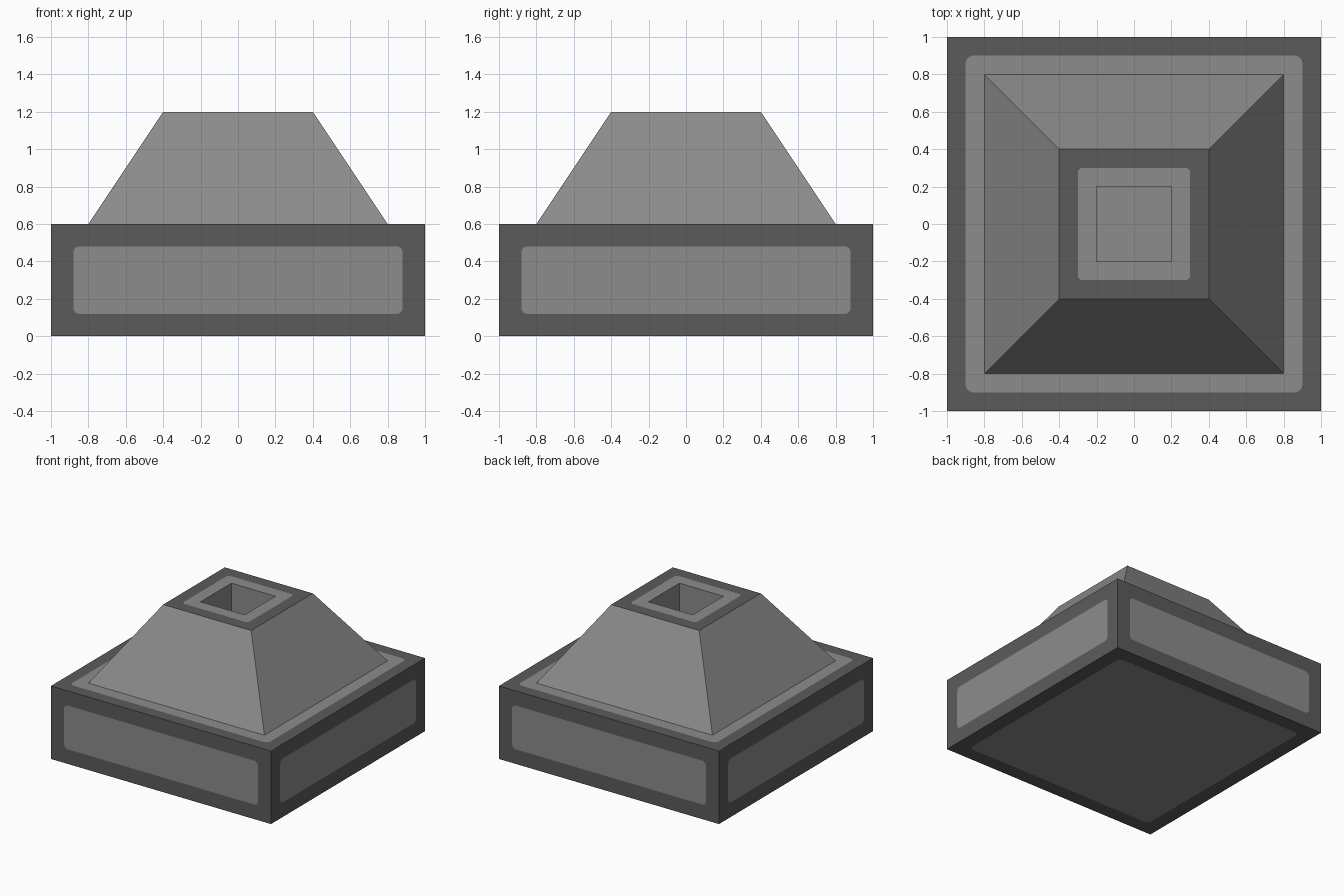
import bpy, bmesh, math
from mathutils import Matrix, Vector

if "Cube" in bpy.data.objects:
    bpy.data.objects.remove(bpy.data.objects["Cube"])


def material(name, value):
    m = bpy.data.materials.new(name)
    m.diffuse_color = (value, value, value, 1)
    m.use_nodes = True
    m.node_tree.nodes["Principled BSDF"].inputs["Base Color"].default_value = m.diffuse_color
    return m


LIGHT, DARK = 0, 1
mats = [material("light grey", 0.262), material("dark grey", 0.105)]


def finish(name, bm):
    bmesh.ops.remove_doubles(bm, verts=bm.verts, dist=1e-5)
    mesh = bpy.data.meshes.new(name)
    bm.to_mesh(mesh)
    bm.free()
    for m in mats:
        mesh.materials.append(m)
    bpy.context.collection.objects.link(bpy.data.objects.new(name, mesh))


def face(bm, verts, mat):
    bm.faces.new(verts).material_index = mat


def rect(w, h):
    return [(w, h), (-w, h), (-w, -h), (w, -h)]


def framed_panel(bm, mtx, outer, inner, radius=0.03, hole=None, steps=4):
    """Dark frame around a light rounded panel, flush, optionally pierced by a square hole."""
    def vert(p):
        return bm.verts.new(mtx @ Vector((p[0], p[1], 0)))
    corners = [vert(p) for p in rect(*outer)]
    arcs = []
    for i, (cx, cy) in enumerate(rect(inner[0] - radius, inner[1] - radius)):
        angles = [math.pi / 2 * (i + k / steps) for k in range(steps + 1)]
        arcs.append([vert((cx + radius * math.cos(a), cy + radius * math.sin(a))) for a in angles])
    holes = [vert(p) for p in rect(*hole)] if hole else None
    for i in range(4):
        j = (i + 1) % 4
        face(bm, (corners[i], corners[j], arcs[j][0], arcs[i][-1]), DARK)
        for a, b in zip(arcs[i], arcs[i][1:]):
            face(bm, (corners[i], b, a), DARK)
            if hole:
                face(bm, (holes[i], a, b), LIGHT)
        if hole:
            face(bm, (arcs[i][-1], arcs[j][0], holes[j], holes[i]), LIGHT)
    if not hole:
        face(bm, [v for arc in arcs for v in arc], LIGHT)


# Square base: four framed sides, top and underside
bm = bmesh.new()
for i in range(4):
    mtx = (Matrix.Rotation(i * math.pi / 2, 4, 'Z') @ Matrix.Translation((0, -1, 0.3))
           @ Matrix.Rotation(math.pi / 2, 4, 'X'))
    framed_panel(bm, mtx, (1, 0.3), (0.88, 0.18))
framed_panel(bm, Matrix.Translation((0, 0, 0.6)), (1, 1), (0.9, 0.9), 0.04)
framed_panel(bm, Matrix.Rotation(math.pi, 4, 'X'), (1, 1), (0.88, 0.88), 0.04)
finish("base", bm)

# Tapered upper block with a square shaft going down to the base
bm = bmesh.new()


def walls(lower, upper):
    (r0, z0), (r1, z1) = lower, upper
    a = [bm.verts.new((x, y, z0)) for x, y in rect(r0, r0)]
    b = [bm.verts.new((x, y, z1)) for x, y in rect(r1, r1)]
    for i in range(4):
        j = (i + 1) % 4
        face(bm, (a[i], a[j], b[j], b[i]), LIGHT)


walls((0.8, 0.6), (0.4, 1.2))
walls((0.2, 1.2), (0.2, 0.6))
framed_panel(bm, Matrix.Translation((0, 0, 1.2)), (0.4, 0.4), (0.3, 0.3), 0.025, (0.2, 0.2))
finish("tapered_block", bm)
